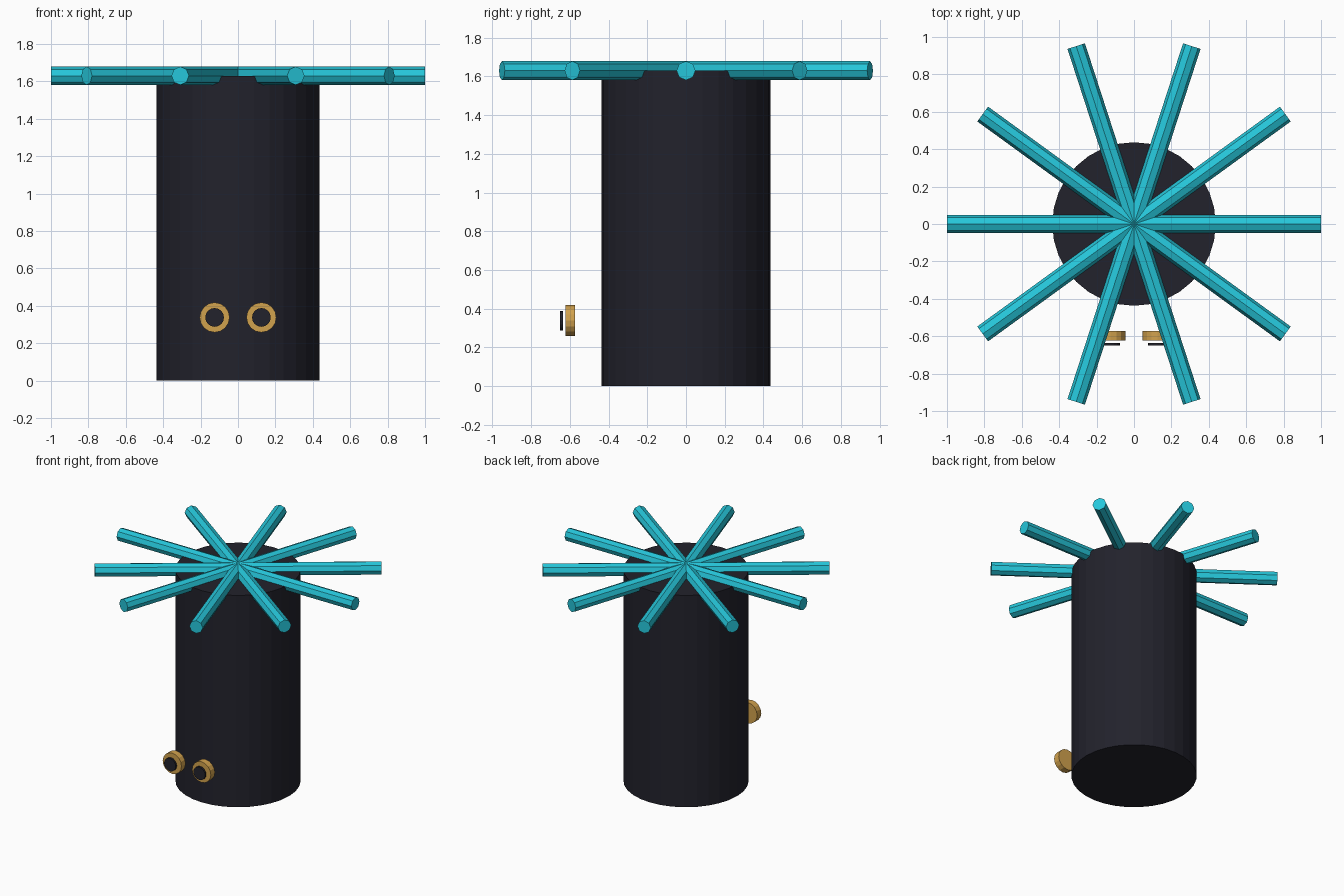
import bpy
from math import pi, cos, sin
from mathutils import Matrix

cube = bpy.data.objects.get("Cube")
if cube:
    bpy.data.objects.remove(cube, do_unlink=True)


def make_material(name, rgb):
    mat = bpy.data.materials.new(name)
    mat.use_nodes = True
    color = (*rgb, 1.0)
    mat.diffuse_color = color
    mat.node_tree.nodes["Principled BSDF"].inputs["Base Color"].default_value = color
    return mat


def cylinder(name, radius, depth, sides, location, rotation, mat):
    bpy.ops.mesh.primitive_cylinder_add(vertices=sides, radius=radius, depth=depth,
                                        location=location, rotation=rotation)
    obj = bpy.context.object
    obj.name = name
    obj.data.materials.append(mat)
    return obj


charcoal = make_material("charcoal", (0.016, 0.016, 0.025))
cyan = make_material("cyan", (0.019, 0.565, 0.70))
gold = make_material("gold", (0.64, 0.36, 0.075))

# Upright body
body_height = 1.63
cylinder("body", 0.437, body_height, 32, (0, 0, body_height / 2), (0, 0, 0), charcoal)

# Crossed rods: ten arms radiating from the top centre
arm_count = 10
for i in range(arm_count // 2):
    angle = 2 * pi * i / arm_count
    cylinder(f"crossed_rod_{i + 1}", 0.049, 2.0, 8, (0, 0, body_height),
             (0, pi / 2, angle), cyan)

# Pair of floating eyes: gold disc with a dark pupil in front
for side, label in ((1, "left"), (-1, "right")):
    x, z = side * 0.125, 0.338
    cylinder(f"{label}_eye", 0.08, 0.05, 16, (x, -0.598, z), (pi / 2, 0, 0), gold)
    cylinder(f"{label}_pupil", 0.05, 0.014, 16, (x, -0.643, z), (pi / 2, 0, 0), charcoal)
